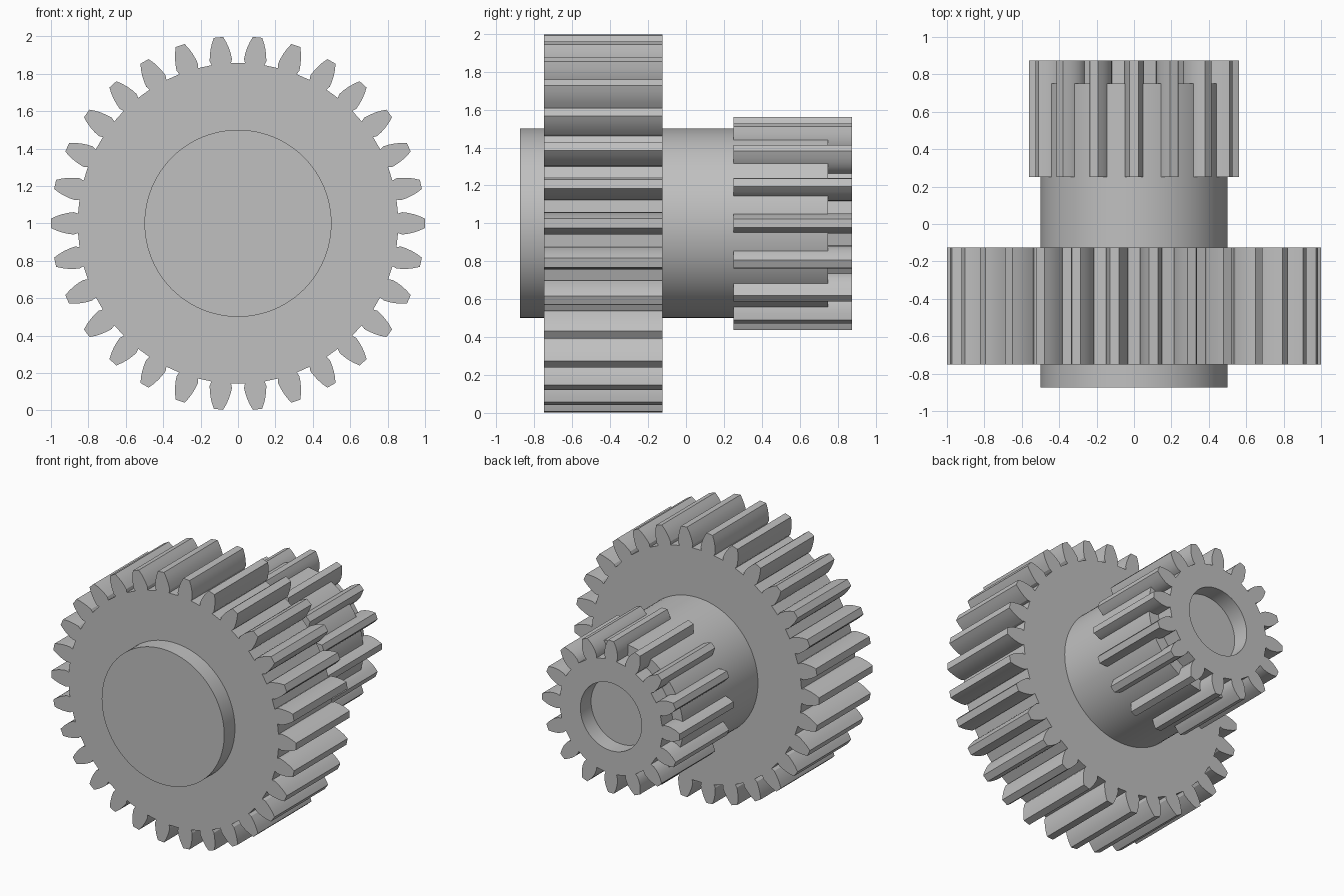
import bpy, bmesh, math

cube = bpy.data.objects.get("Cube")
if cube:
    bpy.data.objects.remove(cube, do_unlink=True)

AXIS_Z = 1.0
grey = bpy.data.materials.new("light_grey_metal")
grey.use_nodes = True
colour = (0.527, 0.527, 0.527, 1)
grey.diffuse_color = colour
grey.node_tree.nodes["Principled BSDF"].inputs["Base Color"].default_value = colour


def gear_outline(teeth, flank):
    """Points round the gear; flank lists (radius, half width) from root to tip."""
    points = []
    for i in range(teeth):
        a = math.tau * i / teeth
        tooth = [(r, -w) for r, w in flank] + [(r, w) for r, w in reversed(flank)]
        for r, w in tooth:
            t = a + math.asin(w / r)
            points.append((r * math.cos(t), r * math.sin(t)))
    return points


def circle(radius, sides=64):
    return [(radius * math.cos(math.tau * i / sides),
             radius * math.sin(math.tau * i / sides)) for i in range(sides)]


def prism(name, outlines, y_front, y_back):
    """Extrude an outline, with optional bore outlines, along the y axis."""
    bm = bmesh.new()
    rings = []
    for y in (y_front, y_back):
        cap_edges, cap_rings = [], []
        for outline in outlines:
            ring = [bm.verts.new((x, y, z + AXIS_Z)) for x, z in outline]
            cap_edges += [bm.edges.new((ring[i - 1], ring[i])) for i in range(len(ring))]
            cap_rings.append(ring)
        bmesh.ops.triangle_fill(bm, use_beauty=True, edges=cap_edges)
        rings.append(cap_rings)
    for front, back in zip(*rings):
        for i in range(len(front)):
            bm.faces.new((front[i - 1], front[i], back[i], back[i - 1]))
    bmesh.ops.recalc_face_normals(bm, faces=bm.faces[:])
    mesh = bpy.data.meshes.new(name)
    bm.to_mesh(mesh)
    bm.free()
    mesh.materials.append(grey)
    obj = bpy.data.objects.new(name, mesh)
    bpy.context.collection.objects.link(obj)
    bpy.ops.object.select_all(action='DESELECT')
    obj.select_set(True)
    bpy.context.view_layer.objects.active = obj
    bpy.ops.object.shade_smooth_by_angle(angle=math.radians(20))
    return obj


# Shaft: its back end forms the floor of the small gear's bore
prism("shaft", [circle(0.5, 96)], -0.875, 0.75)

# Large front gear
large_flank = [(0.857, 0.052), (0.88, 0.06), (0.91, 0.056),
               (0.94, 0.049), (0.97, 0.039), (1.0, 0.025)]
prism("large_gear", [gear_outline(30, large_flank)], -0.75, -0.125)

# Small back gear with a round bore
small_flank = [(0.42, 0.045), (0.445, 0.053), (0.475, 0.053),
               (0.5, 0.049), (0.53, 0.039), (0.562, 0.023)]
prism("small_gear", [gear_outline(16, small_flank), circle(0.25)], 0.25, 0.875)
